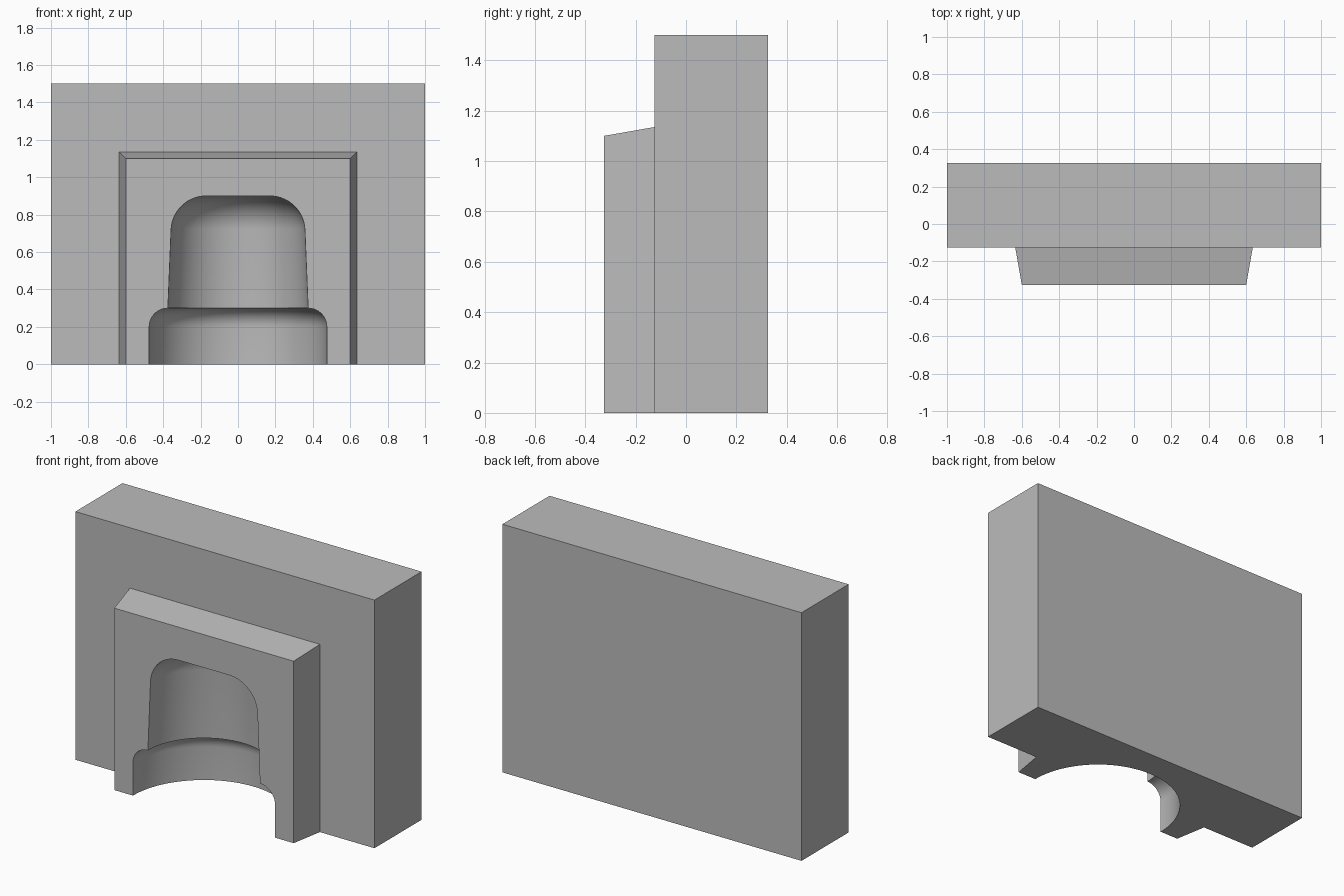
import bpy, bmesh, math

if "Cube" in bpy.data.objects:
    bpy.data.objects.remove(bpy.data.objects["Cube"])

FRONT, STEP, BACK = -0.325, -0.125, 0.325


def new_object(name, bm):
    bmesh.ops.recalc_face_normals(bm, faces=bm.faces)
    mesh = bpy.data.meshes.new(name)
    bm.to_mesh(mesh)
    bm.free()
    obj = bpy.data.objects.new(name, mesh)
    bpy.context.collection.objects.link(obj)
    return obj


def tapered_block(name, front, back):
    """Block on the ground from two (y, half width, height) sections."""
    bm = bmesh.new()
    rings = [[bm.verts.new(p) for p in
              ((-w, y, 0), (w, y, 0), (w, y, h), (-w, y, h))]
             for y, w, h in (front, back)]
    for ring in rings:
        bm.faces.new(ring)
    for i in range(4):
        j = (i + 1) % 4
        bm.faces.new((rings[0][i], rings[0][j], rings[1][j], rings[1][i]))
    return new_object(name, bm)


def fillet(cx, cz, r, start, end, steps):
    return [(cx + r * math.cos(a), cz + r * math.sin(a)) for a in
            (math.radians(start + (end - start) * i / steps) for i in range(steps + 1))]


def lathe(name, profile, y, segments):
    """Closed solid turned about a vertical axis."""
    bm = bmesh.new()
    rings = [[bm.verts.new((r * math.cos(2 * math.pi * k / segments),
                            y + r * math.sin(2 * math.pi * k / segments), z))
              for k in range(segments)] for r, z in profile]
    for a, b in zip(rings, rings[1:]):
        for k in range(segments):
            n = (k + 1) % segments
            bm.faces.new((a[k], a[n], b[n], b[k]))
    bm.faces.new(rings[0])
    bm.faces.new(rings[-1])
    return new_object(name, bm)


def boolean(obj, tool, operation):
    mod = obj.modifiers.new(operation.title(), 'BOOLEAN')
    mod.operation, mod.solver, mod.object = operation, 'EXACT', tool
    bpy.context.view_layer.objects.active = obj
    bpy.ops.object.modifier_apply(modifier=mod.name)
    bpy.data.objects.remove(tool, do_unlink=True)


# Backing slab and the drafted boss, whose taper runs on inside the slab
mold = tapered_block("mold_half", (STEP, 1.0, 1.5), (BACK, 1.0, 1.5))
boss = tapered_block("boss", (FRONT, 0.6, 1.1), (STEP + 0.1, 0.6525, 1.1525))
boolean(mold, boss, 'UNION')

# Turned cavity: wide rounded foot, then a slightly tapered rounded dome
profile = [(0.475, -0.2)]
profile += fillet(0.375, 0.2, 0.1, 0, 90, 10)
profile += fillet(0.17, 0.712, 0.188, 3, 90, 14)
cavity = lathe("cavity_cutter", profile, FRONT, 96)
cavity.hide_render = True
boolean(mold, cavity, 'DIFFERENCE')

# One plain grey, smooth only across the cavity curves
grey = bpy.data.materials.new("plain grey")
grey.diffuse_color = (0.5, 0.5, 0.5, 1)
grey.use_nodes = True
grey.node_tree.nodes["Principled BSDF"].inputs["Base Color"].default_value = grey.diffuse_color
mold.data.materials.clear()
mold.data.materials.append(grey)
for face in mold.data.polygons:
    face.material_index = 0
bpy.ops.object.select_all(action='DESELECT')
mold.select_set(True)
bpy.context.view_layer.objects.active = mold
bpy.ops.object.shade_smooth_by_angle(angle=math.radians(30))
